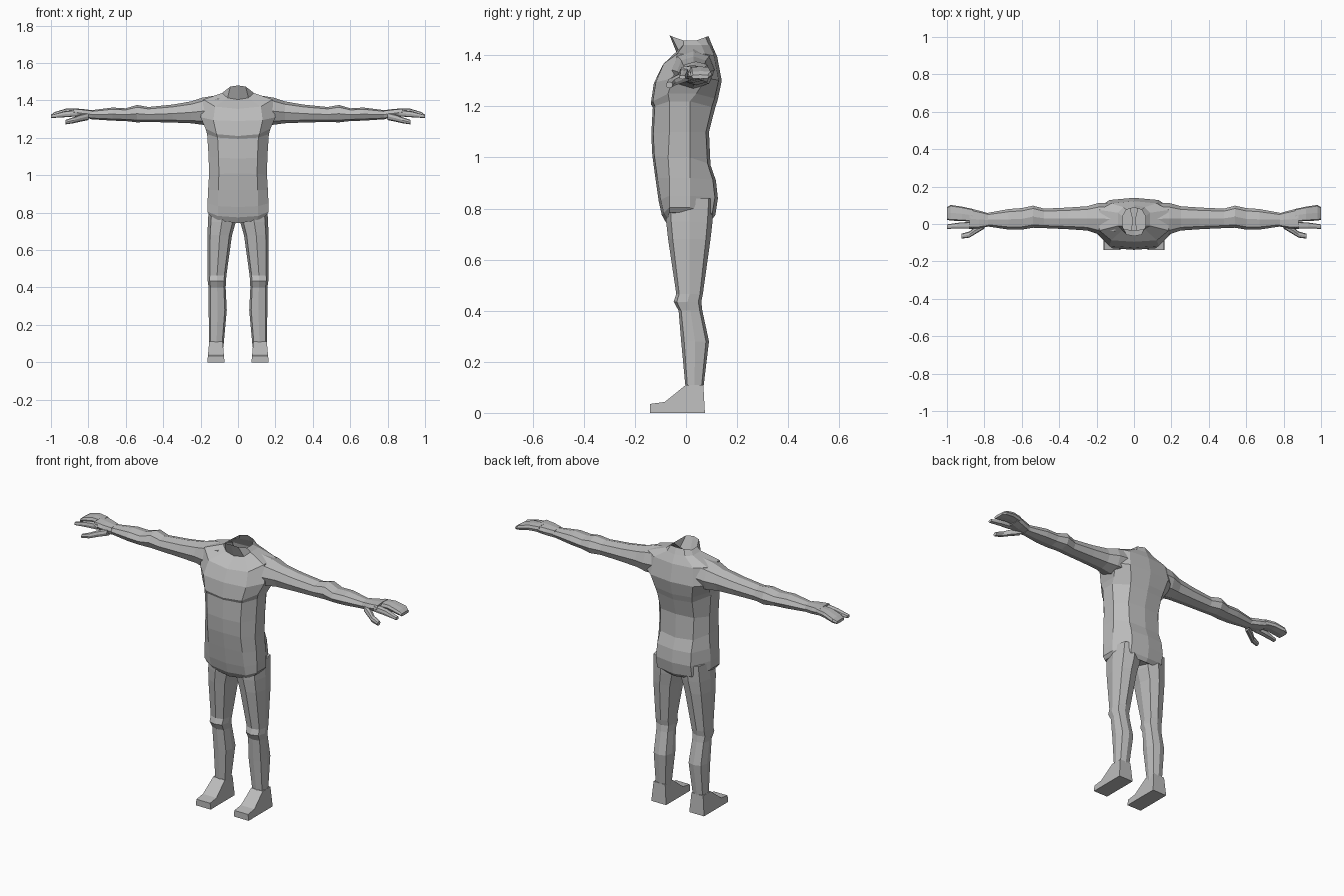
import bpy, bmesh

grey = bpy.data.materials.new("plain grey")
grey.diffuse_color = (0.5, 0.5, 0.5, 1)


def build(name, rings, mirror=False, caps=(True, True)):
    """Skin a list of equal-length point rings into one flat-shaded object."""
    bm = bmesh.new()
    loops = [[bm.verts.new(p) for p in r] for r in rings]
    n = len(loops[0])
    for a, b in zip(loops, loops[1:]):
        for i in range(n):
            j = (i + 1) % n
            bm.faces.new((a[i], a[j], b[j], b[i]))
    if caps[0]:
        bm.faces.new(loops[0][::-1])
    if caps[1]:
        bm.faces.new(loops[-1])
    bmesh.ops.recalc_face_normals(bm, faces=bm.faces)
    me = bpy.data.meshes.new(name)
    bm.to_mesh(me)
    bm.free()
    me.materials.append(grey)
    ob = bpy.data.objects.new(name, me)
    bpy.context.collection.objects.link(ob)
    if mirror:
        mod = ob.modifiers.new("mirror", 'MIRROR')
        mod.use_mirror_merge = False
    return ob


def body_ring(w, yf, yb, zf, zs, zb, s0=-0.065, s1=0.015):
    """Ten-sided trunk section; front, side and back heights may differ."""
    k = 0.66 * w
    half = [(0, yf, zf), (k, yf + 0.008, zf + 0.25 * (zs - zf)), (w, s0, zs),
            (w, s1, zs), (k, yb - 0.012, zb + 0.25 * (zs - zb)), (0, yb, zb)]
    return half + [(-x, y, z) for x, y, z in half[-2:0:-1]]


def oval(a0, a1, b0, b1, k):
    """Eight-sided section fitted in a box; k sets how square the corners are."""
    ca, cb, ra, rb = (a0 + a1) / 2, (b0 + b1) / 2, (a1 - a0) / 2, (b1 - b0) / 2
    unit = [(1, 0), (k, k), (0, 1), (-k, k), (-1, 0), (-k, -k), (0, -1), (k, -k)]
    return [(ca + ra * u, cb + rb * v) for u, v in unit]


def across(rows, k):
    """Sections along x from rows of (x, y0, y1, z0, z1)."""
    return [[(x, y, z) for y, z in oval(y0, y1, z0, z1, k)]
            for x, y0, y1, z0, z1 in rows]


# Trunk: hem, hips, waist, ribs, chest overhang, shoulders and open neck
build("torso", [body_ring(*r) for r in [
    (0.150, -0.078, 0.100, 0.745, 0.785, 0.755),
    (0.164, -0.095, 0.115, 0.775, 0.805, 0.775),
    (0.163, -0.107, 0.125, 0.83, 0.85, 0.84),
    (0.160, -0.120, 0.117, 0.92, 0.92, 0.91),
    (0.155, -0.132, 0.096, 1.01, 1.00, 0.97, -0.07),
    (0.157, -0.136, 0.090, 1.09, 1.10, 1.10),
    (0.165, -0.130, 0.113, 1.195, 1.22, 1.19),
    (0.174, -0.138, 0.124, 1.21, 1.25, 1.225, -0.07, 0.04),
    (0.200, -0.126, 0.140, 1.29, 1.31, 1.30, -0.05, 0.08),
    (0.185, -0.095, 0.122, 1.355, 1.405, 1.395, -0.035, 0.075),
    (0.085, -0.035, 0.102, 1.405, 1.44, 1.44, -0.01, 0.06),
    (0.062, -0.065, 0.088, 1.48, 1.458, 1.475, -0.01, 0.04),
]], caps=(True, False))

# Arms: deltoid, upper arm, elbow, forearm, wrist
build("arm", across([
    (0.10, -0.06, 0.115, 1.27, 1.43),
    (0.19, -0.055, 0.112, 1.27, 1.415),
    (0.25, -0.035, 0.095, 1.278, 1.395),
    (0.35, -0.028, 0.088, 1.282, 1.378),
    (0.48, -0.022, 0.082, 1.285, 1.365),
    (0.54, -0.020, 0.098, 1.283, 1.376),
    (0.60, -0.030, 0.085, 1.290, 1.358),
    (0.67, -0.030, 0.080, 1.292, 1.362),
    (0.79, -0.012, 0.058, 1.300, 1.347),
], 0.74), mirror=True)

# Hand: palm, grouped fingers, index finger and thumb
build("palm", across([
    (0.78, -0.014, 0.058, 1.302, 1.348),
    (0.83, -0.024, 0.072, 1.308, 1.354),
    (0.88, -0.026, 0.084, 1.318, 1.358),
], 0.82), mirror=True)
build("fingers", across([
    (0.86, 0.012, 0.080, 1.322, 1.356),
    (0.92, 0.016, 0.093, 1.322, 1.356),
    (0.98, 0.018, 0.102, 1.312, 1.338),
    (1.00, 0.022, 0.090, 1.308, 1.324),
], 0.85), mirror=True)
build("index_finger", across([
    (0.86, -0.026, 0.012, 1.315, 1.350),
    (0.93, -0.024, 0.008, 1.310, 1.342),
    (1.00, -0.026, -0.002, 1.306, 1.322),
], 0.8), mirror=True)
build("thumb", across([
    (0.80, -0.025, 0.015, 1.295, 1.335),
    (0.85, -0.055, -0.015, 1.285, 1.322),
    (0.88, -0.073, -0.040, 1.278, 1.310),
    (0.922, -0.078, -0.052, 1.272, 1.296),
], 0.75), mirror=True)

# Legs: thigh, stepped knee, calf and ankle
build("leg", [[(x, y, z) for x, y in oval(x0, x1, y0, y1, 0.78)]
              for z, x0, x1, y0, y1 in [
    (0.84, 0.004, 0.155, -0.080, 0.110),
    (0.75, 0.012, 0.161, -0.078, 0.104),
    (0.68, 0.032, 0.163, -0.070, 0.096),
    (0.465, 0.062, 0.162, -0.038, 0.066),
    (0.435, 0.064, 0.162, -0.048, 0.060),
    (0.400, 0.066, 0.157, -0.029, 0.064),
    (0.280, 0.060, 0.157, -0.019, 0.090),
    (0.080, 0.078, 0.154, 0.000, 0.066),
]], mirror=True)

# Feet: wedge profile, narrower towards the ankle
side = [(-0.14, 0), (0.074, 0), (0.068, 0.11), (0.0, 0.11), (-0.083, 0.043), (-0.14, 0.035)]
build("foot", [[(0.118 + s * (0.046 - 0.09 * z), y, z) for y, z in side]
               for s in (-1, 1)], mirror=True)
